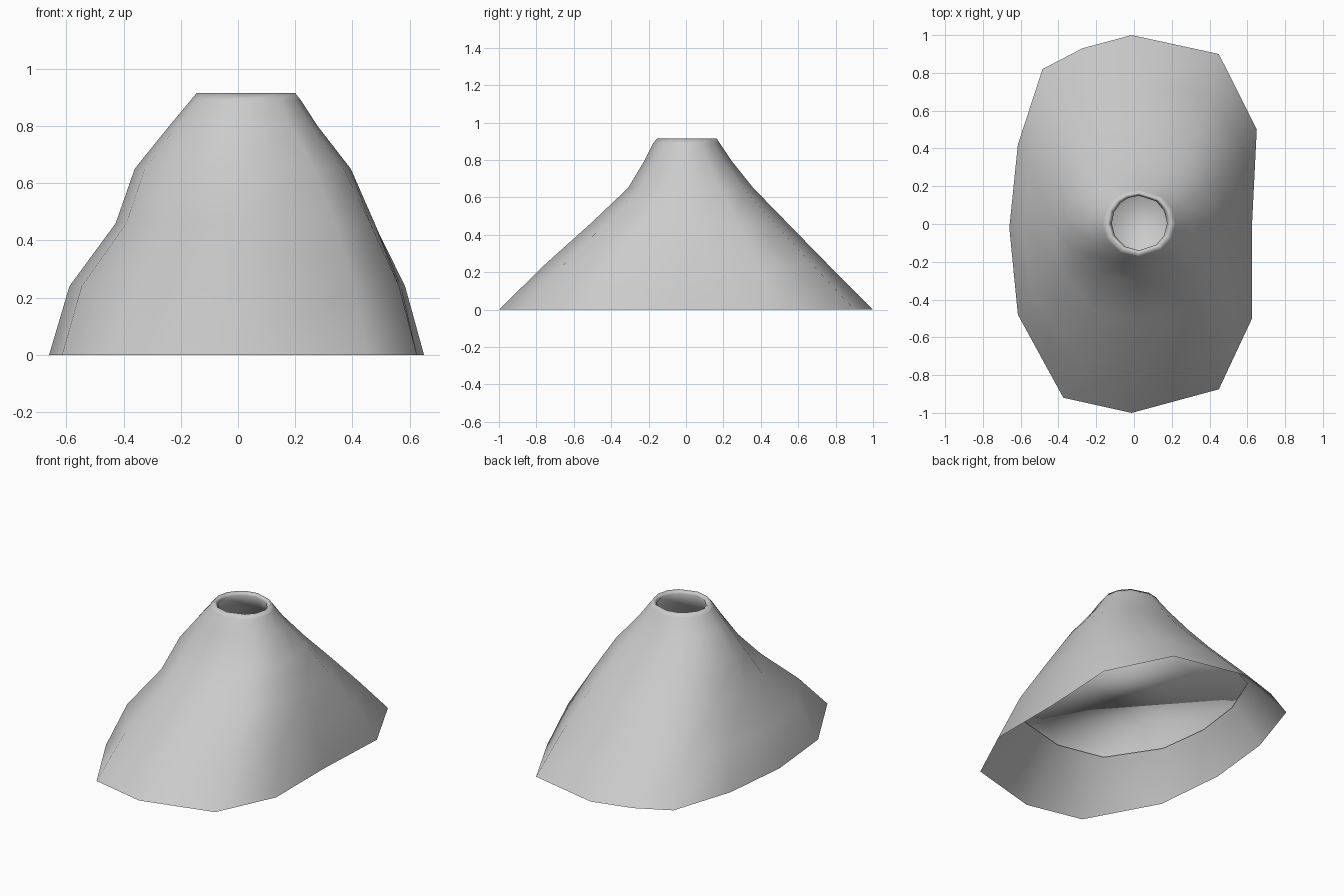
import bpy, bmesh, math

if "Cube" in bpy.data.objects:
    bpy.data.objects.remove(bpy.data.objects["Cube"])

# Irregular base outline (x, y), counter-clockwise from +x
BASE = [(.625, 0), (.65, .5), (.45, .9), (-.01, 1), (-.27, .93), (-.48, .82), (-.61, .42),
        (-.655, -.02), (-.61, -.48), (-.37, -.92), (-.01, -1), (.45, -.875), (.625, -.5)]

# Outer wall profile: z, x min, x max, y min, y max, roundness
OUTER = [(0, -.655, .65, -1, 1, 0),
         (.24, -.585, .59, -.755, .76, .1),
         (.46, -.425, .49, -.51, .545, .3),
         (.65, -.36, .40, -.31, .36, .6),
         (.80, -.24, .28, -.22, .24, .8),
         (.89, -.165, .22, -.175, .18, .95),
         (.915, -.145, .20, -.155, .165, 1)]

# Inner wall profile: from the crater rim down to the floor
INNER = [(.895, -.118, .175, -.14, .15, 1),
         (.80, -.205, .245, -.185, .205, .8),
         (.65, -.325, .365, -.275, .325, .6),
         (.46, -.395, .455, -.475, .51, .3),
         (.27, -.54, .555, -.70, .71, .13)]


def ring_points(z, x0, x1, y0, y1, roundness):
    """Base outline fitted to the given extents and blended to an ellipse."""
    pts = []
    for x, y in BASE:
        u, v = x / .65, y
        k = 1 + (1 / math.hypot(u, v) - 1) * roundness
        pts.append(((x0 + x1) / 2 + (x1 - x0) / 2 * u * k,
                    (y0 + y1) / 2 + (y1 - y0) / 2 * v * k, z))
    return pts


# Mountain: outer wall, crater rim, inner wall and floor in one skin, open below
bm = bmesh.new()
rows = [[bm.verts.new(p) for p in ring_points(*r)] for r in OUTER + INNER]
n = len(BASE)
for a, b in zip(rows, rows[1:]):
    for i in range(n):
        j = (i + 1) % n
        bm.faces.new((a[i], a[j], b[j], b[i]))
bm.faces.new(rows[-1])
for f in bm.faces:
    f.smooth = True
mesh = bpy.data.meshes.new("mountain")
bm.to_mesh(mesh)
bm.free()
bpy.context.collection.objects.link(bpy.data.objects.new("mountain", mesh))
